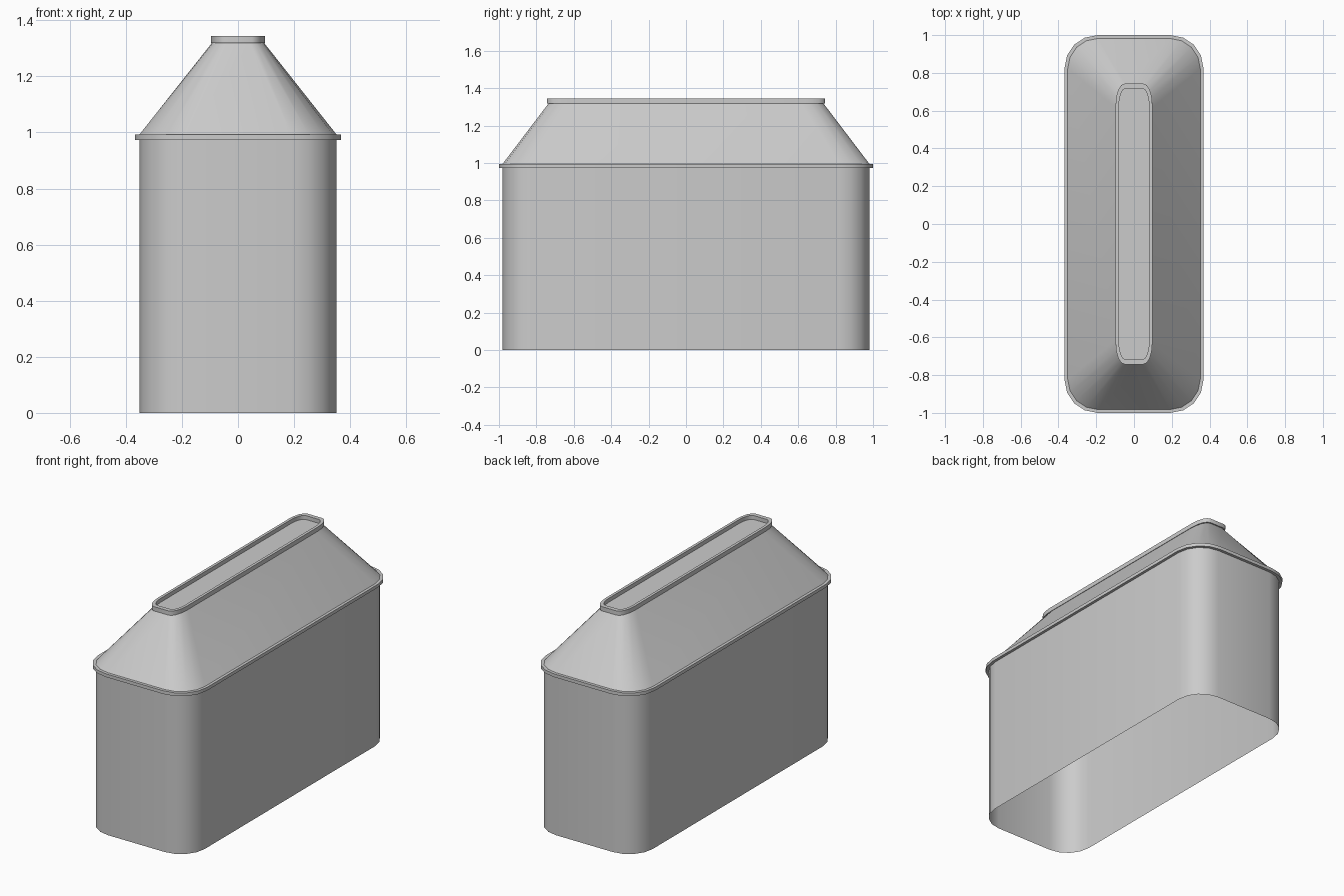
import bpy, bmesh
from math import sin, cos, pi, radians

if "Cube" in bpy.data.objects:
    bpy.data.objects.remove(bpy.data.objects["Cube"])

SEGS = 4  # steps per rounded corner


def ring(hx, hy, rx, ry, z):
    """Rounded rectangle loop, counter-clockwise seen from above."""
    pts = []
    for sx, sy, start in ((1, 1, 0), (-1, 1, 1), (-1, -1, 2), (1, -1, 3)):
        for i in range(SEGS + 1):
            a = (start + i / SEGS) * pi / 2
            pts.append((sx * (hx - rx) + rx * cos(a), sy * (hy - ry) + ry * sin(a), z))
    return pts


def loft(name, rings, cap_end=False):
    """Skin a list of rings, optionally closing the last one."""
    bm = bmesh.new()
    loops = [[bm.verts.new(p) for p in r] for r in rings]
    n = len(loops[0])
    for a, b in zip(loops, loops[1:]):
        for i in range(n):
            j = (i + 1) % n
            bm.faces.new((a[i], a[j], b[j], b[i]))
    if cap_end:
        bm.faces.new(loops[-1])
    mesh = bpy.data.meshes.new(name)
    bm.to_mesh(mesh)
    bm.free()
    ob = bpy.data.objects.new(name, mesh)
    bpy.context.collection.objects.link(ob)
    bpy.context.view_layer.objects.active = ob
    ob.select_set(True)
    bpy.ops.object.shade_smooth_by_angle(angle=radians(35))
    ob.select_set(False)
    return ob


BODY = (0.351, 0.982, 0.16, 0.16)
RIM = (0.368, 1.0, 0.175, 0.175)
ROOF_TOP = (0.094, 0.735, 0.05, 0.12)
LIP = (0.097, 0.743, 0.047, 0.11)
LIP_IN = (0.08, 0.717, 0.035, 0.09)

# Straight walls, open underneath
loft("body_walls", [ring(*BODY, 0), ring(*BODY, 0.973)])

# Flange around the top of the walls
loft("rim_flange", [ring(*BODY, 0.973), ring(*RIM, 0.973),
                    ring(*RIM, 0.993), ring(*BODY, 0.993)])

# Sloping hood
loft("tapered_hood", [ring(*BODY, 0.993), ring(*ROOF_TOP, 1.318)])

# Raised lip with a recessed flat top
loft("top_lip", [ring(*ROOF_TOP, 1.318), ring(*LIP, 1.318), ring(*LIP, 1.344),
                 ring(*LIP_IN, 1.344), ring(*LIP_IN, 1.32)], cap_end=True)
